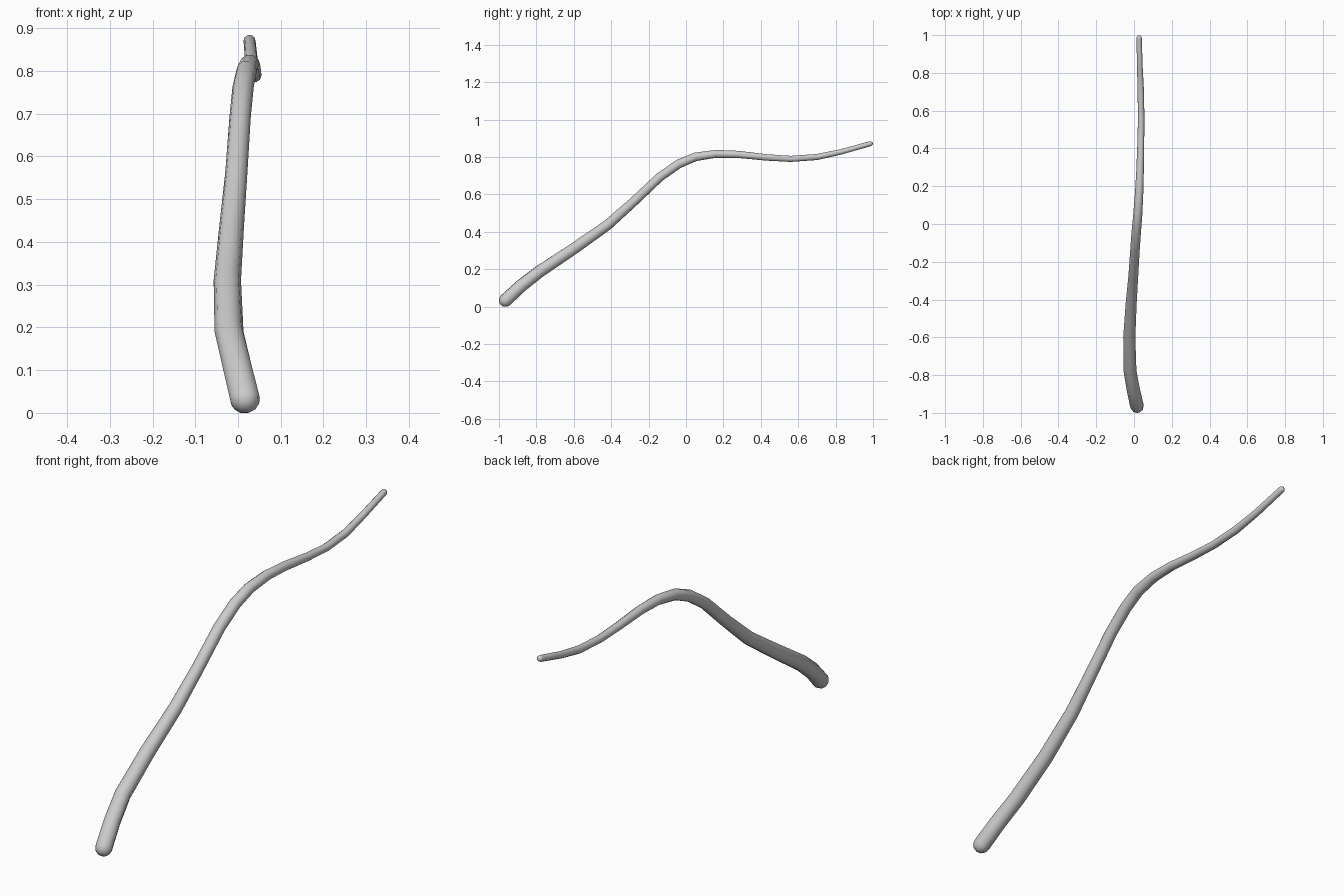
import bpy, bmesh, math
from mathutils import Vector

if "Cube" in bpy.data.objects:
    bpy.data.objects.remove(bpy.data.objects["Cube"])

SIDES = 10

# centre line: x, y, z, radius
PATH = [
    (0.016, -0.965, 0.036, 0.036),
    (-0.003, -0.88, 0.115, 0.035),
    (-0.021, -0.78, 0.192, 0.034),
    (-0.025, -0.60, 0.312, 0.032),
    (-0.015, -0.42, 0.438, 0.029),
    (-0.004, -0.28, 0.563, 0.026),
    (0.005, -0.14, 0.695, 0.025),
    (0.012, -0.04, 0.765, 0.025),
    (0.020, 0.05, 0.803, 0.024),
    (0.027, 0.16, 0.819, 0.022),
    (0.032, 0.28, 0.816, 0.020),
    (0.036, 0.43, 0.800, 0.018),
    (0.038, 0.56, 0.792, 0.017),
    (0.036, 0.70, 0.802, 0.017),
    (0.031, 0.83, 0.830, 0.015),
    (0.027, 0.985, 0.873, 0.014),
]
pts = [Vector(p[:3]) for p in PATH]
radii = [p[3] for p in PATH]
n = len(pts)
tans = [(pts[min(i + 1, n - 1)] - pts[max(i - 1, 0)]).normalized() for i in range(n)]

# ring list with rounded caps at both ends
rings = list(zip(pts, tans, radii))
def cap(i, sign):
    return [(pts[i] + tans[i] * sign * radii[i] * math.sin(a), tans[i], radii[i] * math.cos(a))
            for a in (math.radians(30), math.radians(60))]
rings = cap(0, -1)[::-1] + rings + cap(-1, 1)

bm = bmesh.new()
loops = []
for c, t, r in rings:
    side = t.cross(Vector((0, 0, 1))).normalized()
    up = side.cross(t)
    loops.append([bm.verts.new(c + r * (side * math.cos(a) + up * math.sin(a)))
                  for a in (math.tau * k / SIDES for k in range(SIDES))])
for a, b in zip(loops, loops[1:]):
    for k in range(SIDES):
        j = (k + 1) % SIDES
        bm.faces.new((a[k], a[j], b[j], b[k]))

# pole points closing the caps
tips = ((loops[0], pts[0] - tans[0] * radii[0]), (loops[-1], pts[-1] + tans[-1] * radii[-1]))
for loop, co in tips:
    tip = bm.verts.new(co)
    for k in range(SIDES):
        bm.faces.new((loop[k], loop[(k + 1) % SIDES], tip))
bmesh.ops.recalc_face_normals(bm, faces=bm.faces)

# stand the rod on the ground
low = min(v.co.z for v in bm.verts)
bmesh.ops.translate(bm, verts=bm.verts, vec=(0, 0, -low))

mesh = bpy.data.meshes.new("curved_rod")
bm.to_mesh(mesh)
bm.free()
rod = bpy.data.objects.new("curved_rod", mesh)
bpy.context.collection.objects.link(rod)
bpy.context.view_layer.objects.active = rod
rod.select_set(True)
bpy.ops.object.shade_smooth_by_angle(angle=math.radians(40))
